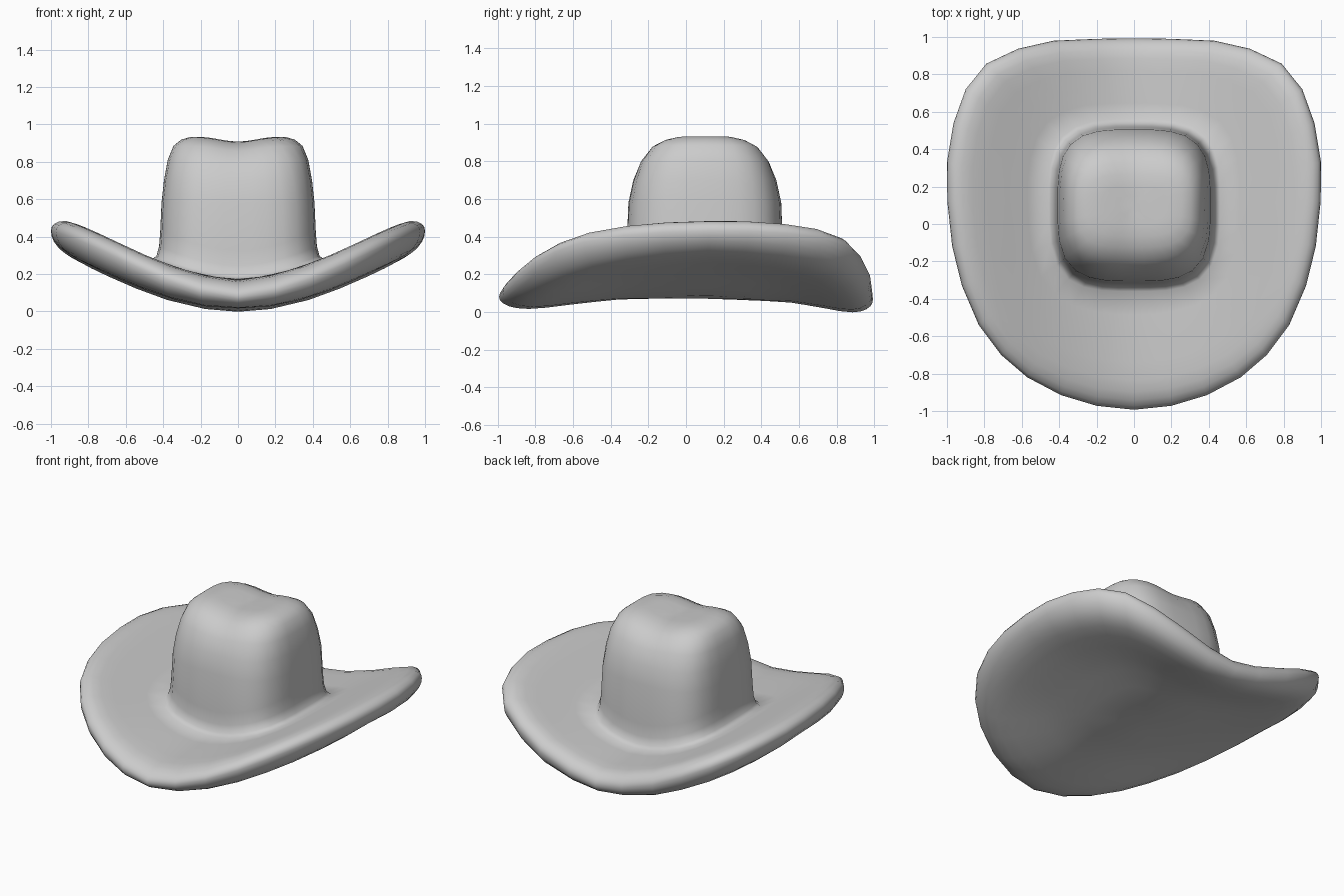
import bpy, bmesh
from math import sqrt, exp, cos, sin, atan2

if "Cube" in bpy.data.objects:
    bpy.data.objects.remove(bpy.data.objects["Cube"])

CY = 0.10  # crown centre in y

# brim outline, right half from back to front, mirrored to the left
half_outline = [(0, .993), (.2, .99), (.43, .98), (.62, .937), (.79, .857), (.9, .72),
                (.965, .54), (1, .33), (.998, .12), (.972, -.12), (.92, -.33), (.83, -.54),
                (.71, -.7), (.57, -.82), (.39, -.915), (.2, -.972), (0, -.993)]
outline = half_outline + [(-x, y) for x, y in half_outline[-2:0:-1]]


def crown_point(p, rx, ry):
    """Rounded-square crown outline in the direction of brim point p."""
    a = atan2(p[1] - CY, p[0])
    c, s = cos(a), sin(a)
    r = (abs(c / rx) ** 3.4 + abs(s / ry) ** 3.4) ** (-1 / 3.4)
    return r * c, CY + r * s


def mid_z(x, y):
    """Curled middle surface of the brim, with a soft crease along x = 0."""
    a = abs(x)
    curl = a * (-.06 + .782 * a - .413 * a * a) + .06 * a * exp(-(a / .3) ** 2)
    sag = (.05 * y * y + .008 * y) * (1 - .8 * a)
    return .123 - sag + curl


def brim_ring(t, side):
    """t = 0 at the crown base, 1 at the rim; side = 1 top, -1 underside."""
    ring = []
    for p in outline:
        bx, by = crown_point(p, .46, .46)
        x, y = bx + (p[0] - bx) * t, by + (p[1] - by) * t
        a = abs(x)
        if side > 0:
            h, start = .055 + (.022 + .012 * a) * t, .75
        else:
            h, start = .053 + (.042 + .035 * a + .07 * a * abs(y - CY)) * t, .6
        if t > start:
            h *= sqrt(max(0, 1 - ((t - start) / (1 - start)) ** 2))
        ring.append((x, y, mid_z(x, y) + side * h))
    return ring


def dent(x):
    return .03 * exp(-(x / .14) ** 2)


# underside from centre to rim, then top of the brim inward
rings = []
for f in (.35, .7):
    pts = [crown_point(p, .46 * f, .46 * f) for p in outline]
    rings.append([(x, y, mid_z(x, y) - .052) for x, y in pts])
steps = [0, .2, .4, .6, .75, .85, .92, .97, .993]
rings += [brim_ring(t, -1) for t in steps]
rings.append(brim_ring(1, 1))
rings += [brim_ring(t, 1) for t in reversed(steps)]

# fillet where the crown meets the brim
base = rings[-1]
for r, dz in ((.436, .02), (.422, .07), (.416, .15)):
    rings.append([(*crown_point(p, r, r), b[2] + dz) for p, b in zip(outline, base)])

# crown wall and creased top
for rx, ry, z in ((.409, .406, .58), (.396, .38, .70), (.376, .34, .81), (.345, .285, .885),
                  (.305, .225, .918), (.255, .165, .934), (.17, .10, .938), (.08, .05, .937)):
    pts = [crown_point(p, rx, ry) for p in outline]
    top = max(0, min(1, (z - .7) / .2))
    rings.append([(x, y, z - dent(x) * top) for x, y in pts])

# skin the rings into one closed hat
bm = bmesh.new()
vr = [[bm.verts.new(co) for co in ring] for ring in rings]
n = len(outline)
for a, b in zip(vr, vr[1:]):
    for i in range(n):
        j = (i + 1) % n
        bm.faces.new((a[i], a[j], b[j], b[i]))
for ring, z in ((vr[0], .071), (vr[-1], .907)):
    c = bm.verts.new((0, CY, z))
    for i in range(n):
        bm.faces.new((ring[i], ring[(i + 1) % n], c))
bmesh.ops.recalc_face_normals(bm, faces=bm.faces)
for f in bm.faces:
    f.smooth = True

mesh = bpy.data.meshes.new("hat")
bm.to_mesh(mesh)
bm.free()
hat = bpy.data.objects.new("hat", mesh)
bpy.context.collection.objects.link(hat)
